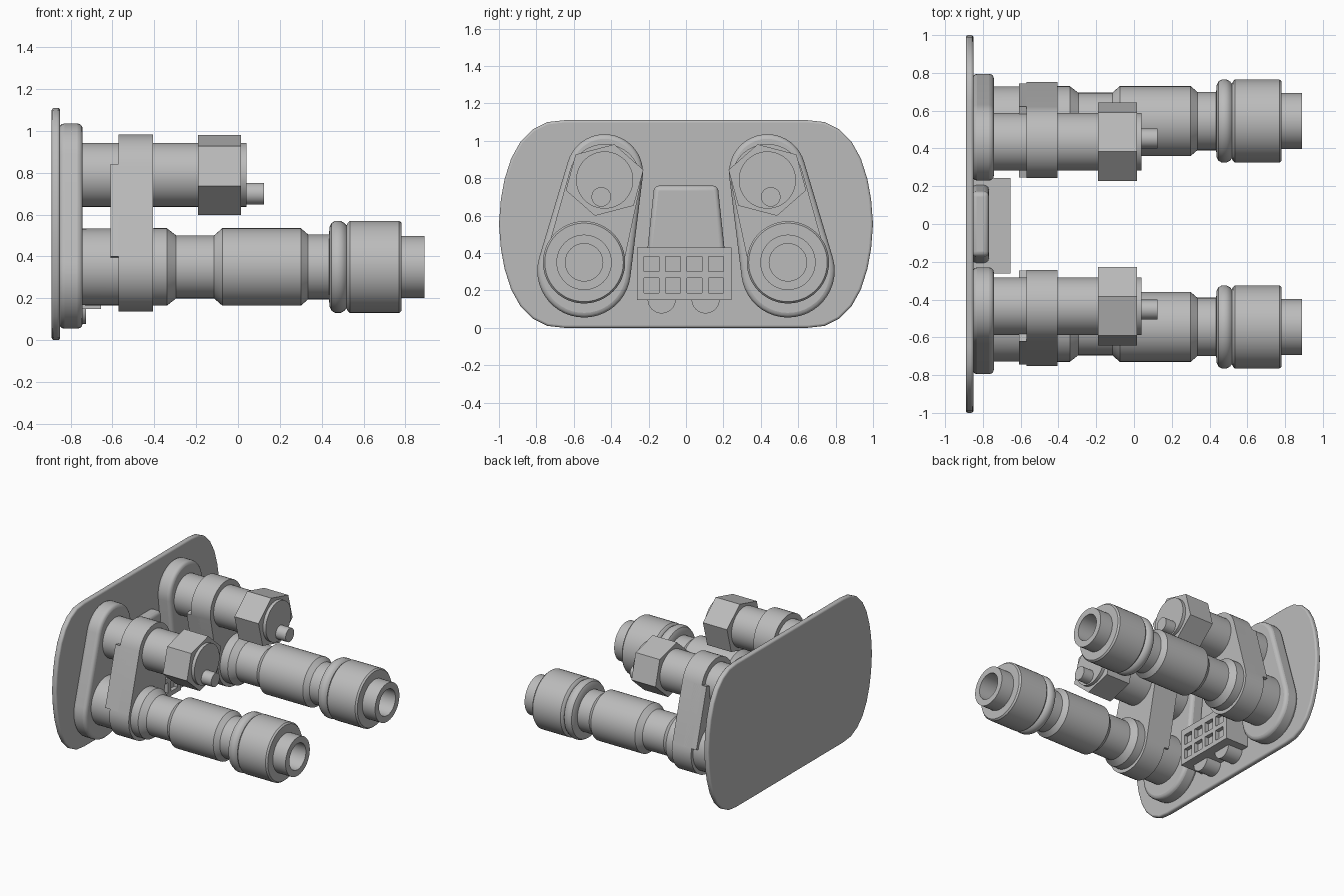
import bpy
import bmesh
from math import pi, cos, sin, acos, atan2, hypot
from mathutils import Vector

cube = bpy.data.objects.get("Cube")
if cube:
    bpy.data.objects.remove(cube, do_unlink=True)

grey = bpy.data.materials.new("plain grey")
grey.use_nodes = True
COLOUR = (0.5, 0.5, 0.5, 1)
grey.diffuse_color = COLOUR
grey.node_tree.nodes["Principled BSDF"].inputs["Base Color"].default_value = COLOUR


def finish(bm, name, bevel=0, smooth=True):
    bmesh.ops.recalc_face_normals(bm, faces=bm.faces)
    mesh = bpy.data.meshes.new(name)
    bm.to_mesh(mesh)
    bm.free()
    mesh.materials.append(grey)
    obj = bpy.data.objects.new(name, mesh)
    bpy.context.collection.objects.link(obj)
    if bevel:
        mod = obj.modifiers.new("Bevel", "BEVEL")
        mod.width, mod.segments = bevel, 3
        mod.limit_method, mod.angle_limit = "ANGLE", 0.7
    if smooth:
        bpy.ops.object.select_all(action="DESELECT")
        obj.select_set(True)
        bpy.context.view_layer.objects.active = obj
        bpy.ops.object.shade_smooth_by_angle(angle=0.6)
    return obj


def prism(name, outline, x0, x1, bevel=0, smooth=True):
    """Extrude a (y, z) outline along x."""
    bm = bmesh.new()
    face = bm.faces.new([bm.verts.new((x0, y, z)) for y, z in outline])
    new = bmesh.ops.extrude_face_region(bm, geom=[face])["geom"]
    verts = [g for g in new if isinstance(g, bmesh.types.BMVert)]
    bmesh.ops.translate(bm, verts=verts, vec=(x1 - x0, 0, 0))
    return finish(bm, name, bevel, smooth)


def lathe(name, profile, y, z, steps=48):
    """Spin an (x, radius) profile about an axis parallel to x."""
    bm = bmesh.new()
    verts = [bm.verts.new((x, y, z + r)) for x, r in profile]
    edges = [bm.edges.new(pair) for pair in zip(verts, verts[1:])]
    bmesh.ops.spin(bm, geom=verts + edges, cent=(0, y, z), axis=(1, 0, 0),
                   angle=2 * pi, steps=steps, use_duplicate=False)
    bmesh.ops.remove_doubles(bm, verts=bm.verts, dist=0.0001)
    return finish(bm, name)


def rod(name, y, z, r, x0, x1):
    return lathe(name, [(x0, 0), (x0, r), (x1, r), (x1, 0)], y, z)


def belt(y1, z1, r1, y2, z2, r2, n=24):
    """Outline wrapped round an upper and a lower circle."""
    aim = atan2(z1 - z2, y1 - y2)
    beta = acos((r2 - r1) / hypot(y1 - y2, z1 - z2))
    pts = []
    for y, z, r, start, sweep in ((y1, z1, r1, aim - beta, 2 * beta),
                                  (y2, z2, r2, aim + beta, 2 * pi - 2 * beta)):
        for i in range(n):
            a = start + sweep * i / (n - 1)
            pts.append((y + r * cos(a), z + r * sin(a)))
    return pts


# Back plate with bowed sides
MID = 0.555
quarter = [(1, 0), (0.99, 0.13), (0.97, 0.24), (0.935, 0.35), (0.885, 0.44),
           (0.82, 0.505), (0.74, 0.545), (0.65, MID)]
top = quarter + [(-y, z) for y, z in reversed(quarter)]
plate = [(y, MID + z) for y, z in top] + [(-y, MID - z) for y, z in top[1:-1]]
prism("back_plate", plate, -0.89, -0.85, bevel=0.012)

# Main tube: rear stub, waist, sleeve, ring, muzzle and bore
BARREL = [(-0.76, 0), (-0.76, 0.183), (-0.34, 0.185), (-0.295, 0.15),
          (-0.115, 0.15), (-0.075, 0.185), (0.3, 0.185), (0.335, 0.155),
          (0.435, 0.155), (0.437, 0.19), (0.447, 0.21), (0.465, 0.22),
          (0.49, 0.22), (0.508, 0.21), (0.518, 0.198), (0.525, 0.212),
          (0.535, 0.22), (0.77, 0.22), (0.782, 0.21), (0.782, 0.148),
          (0.89, 0.148), (0.89, 0.1), (0.65, 0.1), (0.65, 0)]

for side, label in ((-1, "front"), (1, "back")):
    low, high = side * 0.545, side * 0.435

    # Mounting pad
    prism(label + "_mounting_pad", belt(high, 0.83, 0.205, low, 0.305, 0.25),
          -0.855, -0.742, bevel=0.025)

    # Strap clamping both tubes, with a thicker flat middle
    wrap = belt(high, 0.79, 0.193, low, 0.345, 0.207)
    prism(label + "_strap", wrap, -0.57, -0.405)
    n = len(wrap) // 2
    prism(label + "_strap_middle", [wrap[i] for i in (0, n - 1, n, -1)],
          -0.61, -0.5, smooth=False)

    lathe(label + "_main_tube", BARREL, low, 0.35)

    # Upper tube with a six-sided nut and an off-centre pin
    rod(label + "_upper_tube", high, 0.79, 0.153, -0.76, 0.04)
    nut = []
    for k in range(6):
        a = 0.28 + k * pi / 3
        nut.append((high - side * 0.216 * cos(a), 0.79 + 0.197 * sin(a)))
    prism(label + "_nut", nut, -0.19, 0.015, smooth=False)
    rod(label + "_pin", side * 0.453, 0.70, 0.052, 0.02, 0.125)

# Central housing, narrower towards its top
prism("housing", [(-0.23, 0.2), (0.23, 0.2), (0.17, 0.76), (-0.17, 0.76)],
      -0.86, -0.768, bevel=0.025)

# Keypad block with two rows of four square pockets
Y0, Z0, KEY, PITCH = -0.225, 0.185, 0.08, 0.115
bm = bmesh.new()
bmesh.ops.create_cube(bm, size=1)
bmesh.ops.scale(bm, vec=(0.2, 0.505, 0.28), verts=bm.verts)
bmesh.ops.translate(bm, vec=(-0.755, -0.01, 0.29), verts=bm.verts)
for axis, start, count in ((1, Y0, 4), (2, Z0, 2)):
    for k in range(count):
        for edge in (0, KEY):
            normal, point = Vector(), Vector()
            normal[axis] = 1
            point[axis] = start + k * PITCH + edge
            bmesh.ops.bisect_plane(bm, geom=bm.verts[:] + bm.edges[:] + bm.faces[:],
                                   plane_co=point, plane_no=normal)
bm.normal_update()
pockets = []
for f in bm.faces:
    c = f.calc_center_median()
    if (f.normal.x > 0.9 and Y0 < c.y < Y0 + 3 * PITCH + KEY
            and Z0 < c.z < Z0 + PITCH + KEY
            and (c.y - Y0) % PITCH < KEY and (c.z - Z0) % PITCH < KEY):
        pockets.append(f)
for f in bmesh.ops.extrude_discrete_faces(bm, faces=pockets)["faces"]:
    bmesh.ops.translate(bm, vec=(-0.03, 0, 0), verts=f.verts)
finish(bm, "keypad", smooth=False)

# Short round plugs under the keypad
for y, label in ((-0.13, "front"), (0.105, "back")):
    rod(label + "_plug", y, 0.152, 0.075, -0.86, -0.725)
